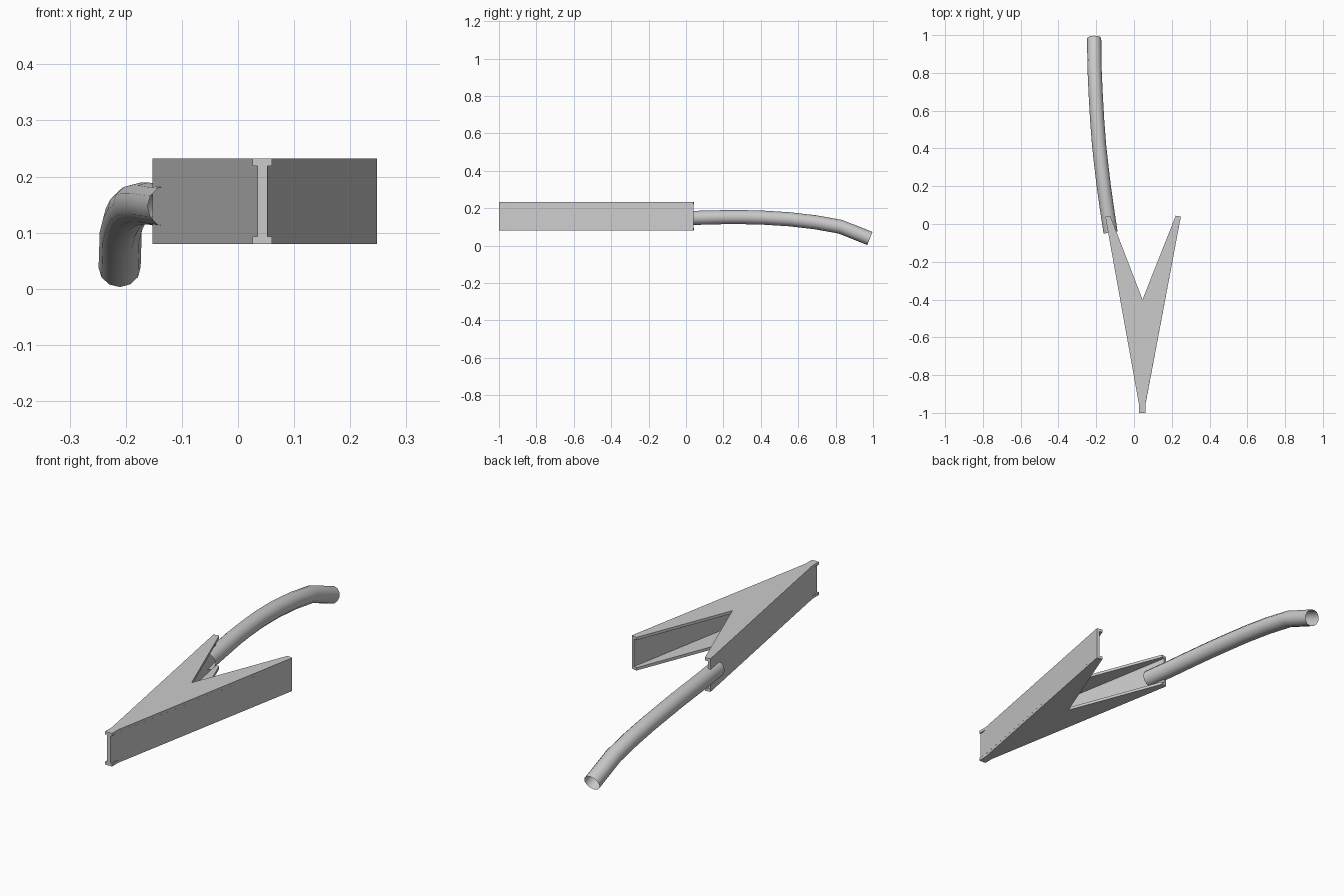
import bpy, bmesh
from math import radians

if "Cube" in bpy.data.objects:
    bpy.data.objects.remove(bpy.data.objects["Cube"])


def prism(name, outline, z0, z1):
    """Extrude a plan outline vertically from z0 to z1."""
    bm = bmesh.new()
    face = bm.faces.new([bm.verts.new((x, y, z0)) for x, y in outline])
    ext = bmesh.ops.extrude_face_region(bm, geom=[face])
    for v in ext["geom"]:
        if isinstance(v, bmesh.types.BMVert):
            v.co.z = z1
    bmesh.ops.recalc_face_normals(bm, faces=bm.faces)
    mesh = bpy.data.meshes.new(name)
    bm.to_mesh(mesh)
    bm.free()
    obj = bpy.data.objects.new(name, mesh)
    bpy.context.collection.objects.link(obj)
    return obj


BOTTOM, TOP, PLATE = 0.08, 0.232, 0.013

# V-shaped flange plates, with the small crossed corners at the tip
flange = [(0.026, -1), (0.061, -1), (0.061, -0.953), (0.248, 0.039),
          (0.221, 0.044), (0.045, -0.4), (-0.126, 0.044), (-0.152, 0.039),
          (0.026, -0.953)]
prism("bottom_flange", flange, BOTTOM, BOTTOM + PLATE)
prism("top_flange", flange, TOP - PLATE, TOP)

# Upright webs along the outer edges, meeting at the tip
for name, end, tip, t in (("left_web", -0.152, 0.0345, 0.012),
                          ("right_web", 0.248, 0.0525, -0.012)):
    prism(name, [(tip, -1), (0.0435, -1), (0.0435, -0.985), (end + t, 0.041), (end, 0.039)],
          BOTTOM + PLATE, TOP - PLATE)

# Open bent pipe running through the left web
path = [(-0.124, -0.045, 0.147), (-0.143, 0.08, 0.149), (-0.160, 0.2, 0.152),
        (-0.173, 0.31, 0.152), (-0.185, 0.42, 0.149), (-0.195, 0.55, 0.141),
        (-0.203, 0.69, 0.125), (-0.209, 0.825, 0.101), (-0.211, 0.983, 0.038)]
curve = bpy.data.curves.new("pipe", "CURVE")
curve.dimensions = "3D"
curve.bevel_depth = 0.0375
curve.bevel_resolution = 4
spline = curve.splines.new("POLY")
spline.points.add(len(path) - 1)
for p, co in zip(spline.points, path):
    p.co = (*co, 1)
pipe = bpy.data.objects.new("pipe", curve)
bpy.context.collection.objects.link(pipe)
bpy.context.view_layer.objects.active = pipe
pipe.select_set(True)
bpy.ops.object.convert(target="MESH")
bpy.ops.object.shade_smooth_by_angle(angle=radians(40))
